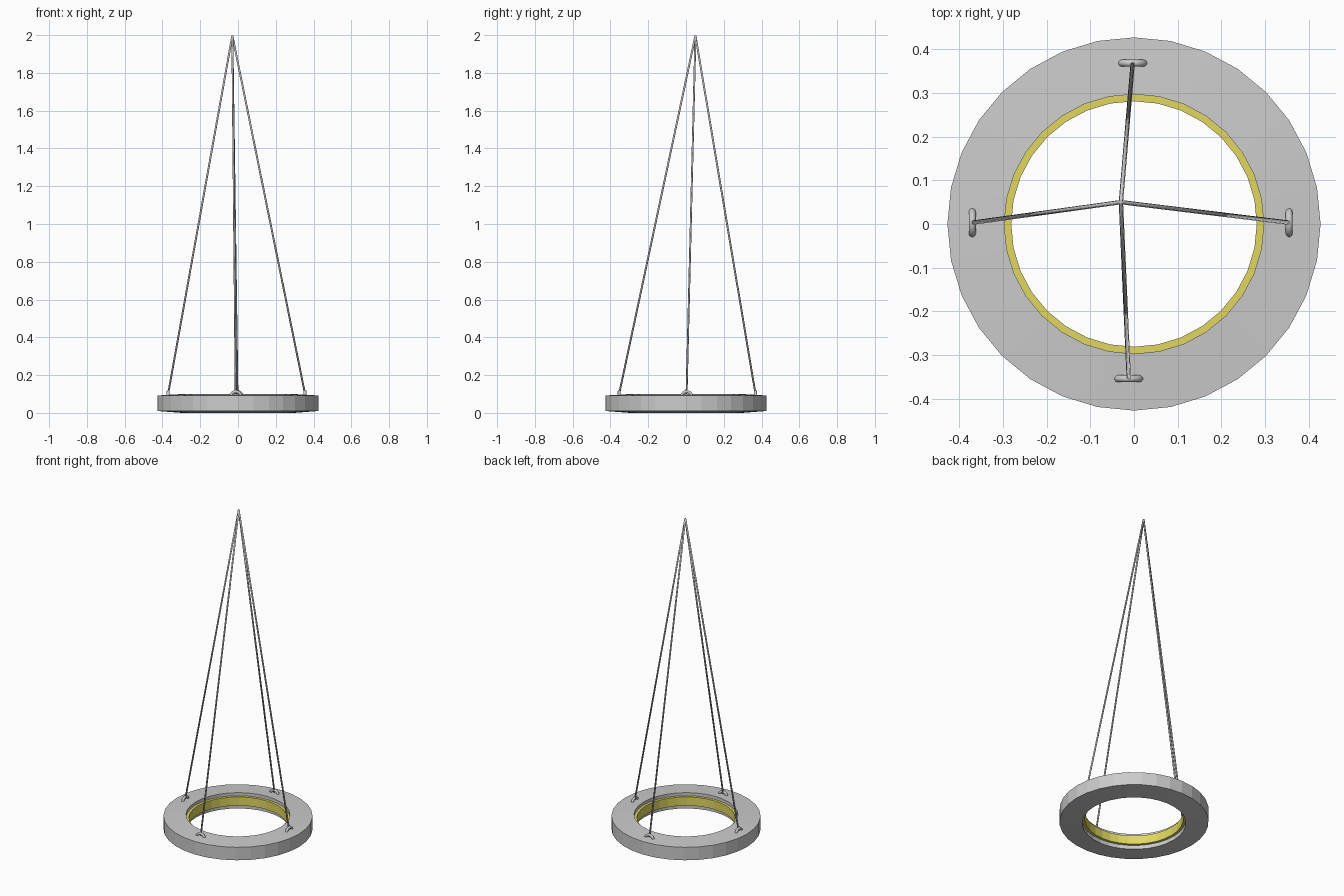
import bpy, bmesh, math
from mathutils import Vector

if "Cube" in bpy.data.objects:
    bpy.data.objects.remove(bpy.data.objects["Cube"])

SIDES = 32


def make_object(name, bm, smooth=False, mat=None):
    bmesh.ops.recalc_face_normals(bm, faces=bm.faces)
    me = bpy.data.meshes.new(name)
    bm.to_mesh(me)
    bm.free()
    for p in me.polygons:
        p.use_smooth = smooth
    if mat:
        me.materials.append(mat)
    ob = bpy.data.objects.new(name, me)
    bpy.context.collection.objects.link(ob)
    return ob


def revolve(name, profile, mat=None):
    """Closed (radius, z) profile turned around the z axis."""
    bm = bmesh.new()
    rings = []
    for i in range(SIDES):
        a = 2 * math.pi * i / SIDES
        rings.append([bm.verts.new((r * math.cos(a), r * math.sin(a), z)) for r, z in profile])
    n = len(profile)
    for i in range(SIDES):
        a, b = rings[i], rings[(i + 1) % SIDES]
        for j in range(n):
            k = (j + 1) % n
            bm.faces.new((a[j], b[j], b[k], a[k]))
    return make_object(name, bm, False, mat)


def tube(name, points, radius, side, sides=8):
    """Tube along points lying in a plane whose normal is roughly side."""
    bm = bmesh.new()
    rings = []
    for i, p in enumerate(points):
        t = (points[min(i + 1, len(points) - 1)] - points[max(i - 1, 0)]).normalized()
        u = (side - t * side.dot(t)).normalized()
        v = t.cross(u)
        rings.append([bm.verts.new(p + radius * (u * math.cos(a) + v * math.sin(a)))
                      for a in (2 * math.pi * k / sides for k in range(sides))])
    for a, b in zip(rings, rings[1:]):
        for k in range(sides):
            m = (k + 1) % sides
            bm.faces.new((a[k], a[m], b[m], b[k]))
    bm.faces.new(rings[0])
    bm.faces.new(rings[-1])
    return make_object(name, bm, True)


# Lamp ring body, slightly thicker towards the opening
revolve("lamp_ring", [(0.427, 0.01), (0.427, 0.092), (0.297, 0.1), (0.297, 0.0)])

# Yellow light strip inside the opening
yellow = bpy.data.materials.new("yellow_light")
yellow.diffuse_color = (0.75, 0.68, 0.12, 1)
yellow.use_nodes = True
yellow.node_tree.nodes["Principled BSDF"].inputs["Base Color"].default_value = yellow.diffuse_color
revolve("light_strip", [(0.298, 0.025), (0.298, 0.08), (0.281, 0.08), (0.281, 0.025)], yellow)

# Arched hooks and the four cables meeting at one hanging point
apex = Vector((-0.03, 0.05, 1.998))
anchors = {"right": (0.355, 0.003), "left": (-0.37, 0.003),
           "back": (-0.003, 0.368), "front": (-0.012, -0.354)}
for name, (x, y) in anchors.items():
    radial = Vector((1, 0, 0)) if abs(x) > abs(y) else Vector((0, 1, 0))
    along = Vector((0, 0, 1)).cross(radial)
    base = Vector((x, y, 0.087))
    arch = [base + 0.026 * (along * math.cos(a) + Vector((0, 0, 1)) * math.sin(a))
            for a in (math.pi * k / 12 for k in range(13))]
    tube(name + "_hook", arch, 0.008, radial, 10)
    tube(name + "_cable", [Vector((x, y, 0.1)), apex], 0.005, along)
